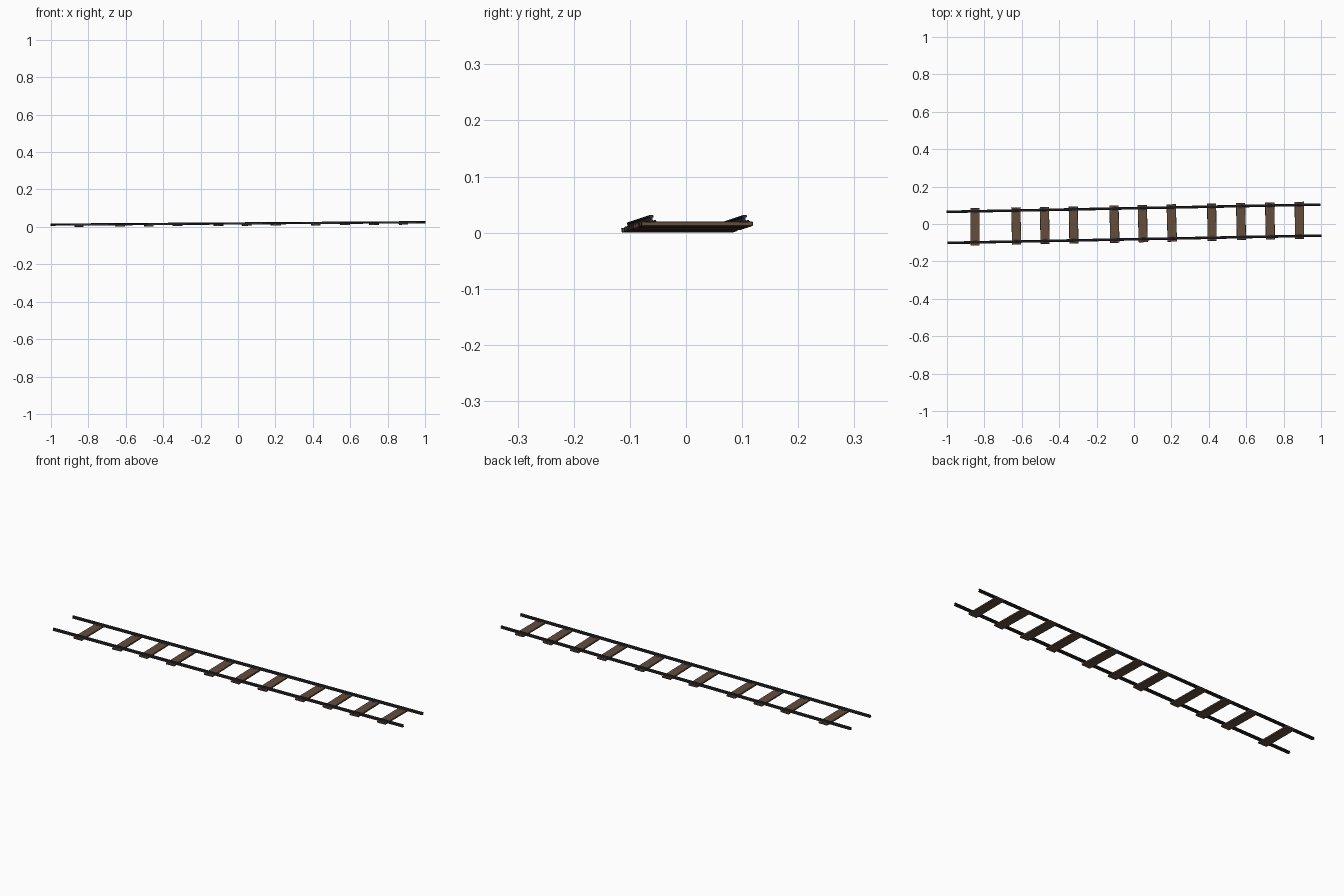
import bpy, bmesh, math, random
from mathutils import Matrix, Vector

if "Cube" in bpy.data.objects:
    bpy.data.objects.remove(bpy.data.objects["Cube"])

random.seed(4)

def material(name, rgb):
    m = bpy.data.materials.new(name)
    m.diffuse_color = (*rgb, 1)
    m.use_nodes = True
    m.node_tree.nodes["Principled BSDF"].inputs["Base Color"].default_value = m.diffuse_color
    return m

STEEL = material("dark_steel", (0.028, 0.028, 0.032))
WOOD = material("brown_wood", (0.125, 0.075, 0.046))
IRON = material("rusty_iron", (0.06, 0.038, 0.026))

# The whole track is turned slightly and climbs gently towards +x
YAW, PITCH = math.atan(0.0195), -math.atan(0.0065)
TRACK = (Matrix.Translation((0, 0.0015, 0)) @ Matrix.Rotation(YAW, 4, 'Z')
         @ Matrix.Rotation(PITCH, 4, 'Y'))
GAUGE = 0.083

def finish(name, bm, mat):
    bmesh.ops.recalc_face_normals(bm, faces=bm.faces)
    me = bpy.data.meshes.new(name)
    bm.to_mesh(me)
    bm.free()
    me.materials.append(mat)
    ob = bpy.data.objects.new(name, me)
    ob.matrix_world = TRACK
    bpy.context.collection.objects.link(ob)
    return ob

def box(bm, centre, size, yaw=0.0):
    mat = (Matrix.Translation(centre) @ Matrix.Rotation(yaw, 4, 'Z')
           @ Matrix.Diagonal((*size, 1)))
    return bmesh.ops.create_cube(bm, size=1, matrix=mat)["verts"]

# Rails: foot, web and head swept along the track
HALF = [(0.0070, 0.0125), (0.0070, 0.0145), (0.0022, 0.0160), (0.0022, 0.0200),
        (0.0045, 0.0212), (0.0045, 0.0238), (0.0036, 0.0246)]
PROFILE = HALF + [(-y, z) for y, z in reversed(HALF)]
for side, label in ((-1, "front_rail"), (1, "back_rail")):
    bm = bmesh.new()
    face = bm.faces.new([bm.verts.new((-1, side * GAUGE + y, z)) for y, z in PROFILE])
    ext = bmesh.ops.extrude_face_region(bm, geom=[face], use_keep_orig=True)["geom"]
    bmesh.ops.translate(bm, vec=(2, 0, 0),
                        verts=[g for g in ext if isinstance(g, bmesh.types.BMVert)])
    finish(label, bm, STEEL)

# Sleepers with rail plates and spikes
SLEEPERS = [-0.85, -0.63, -0.477, -0.323, -0.105, 0.047, 0.202, 0.417, 0.572, 0.727, 0.885]
for i, x in enumerate(SLEEPERS, 1):
    yaw = random.uniform(-0.015, 0.01)
    bm = bmesh.new()
    for v in box(bm, (x, 0, 0.0099), (0.049, 0.198, 0.0082), yaw):
        v.co += Vector((random.uniform(-.001, .001), random.uniform(-.0015, .0015), 0))
    bmesh.ops.bevel(bm, geom=bm.edges[:], offset=0.001, segments=1, affect='EDGES')
    finish(f"sleeper_{i}", bm, WOOD)

    bm = bmesh.new()
    for side in (-1, 1):
        box(bm, (x, side * GAUGE, 0.0141), (0.024, 0.024, 0.0012), yaw)
        for d in (-1, 1):
            box(bm, (x + d * 0.007, side * GAUGE + d * 0.0088, 0.0152),
                (0.004, 0.004, 0.003), yaw)
    finish(f"rail_plates_{i}", bm, IRON)
